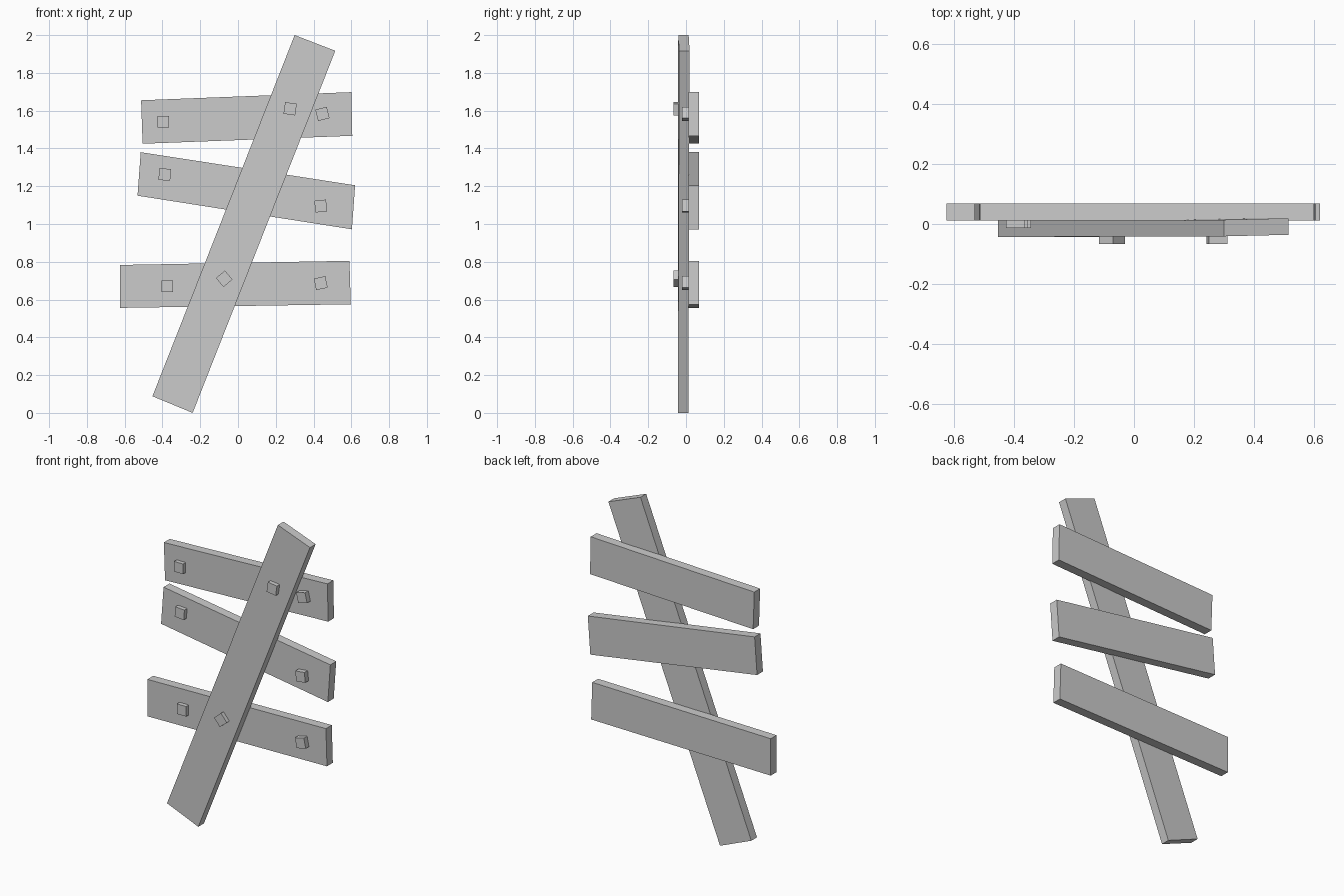
import bpy, bmesh
from math import sin, cos, radians

if "Cube" in bpy.data.objects:
    bpy.data.objects.remove(bpy.data.objects["Cube"])


def slab(name, front, depth):
    """Prism from front corners (x, y, z), extended backwards along +y."""
    bm = bmesh.new()
    a = [bm.verts.new(p) for p in front]
    b = [bm.verts.new((x, y + depth, z)) for x, y, z in front]
    bm.faces.new(a)
    bm.faces.new(b[::-1])
    n = len(a)
    for i in range(n):
        j = (i + 1) % n
        bm.faces.new((a[i], b[i], b[j], a[j]))
    bmesh.ops.recalc_face_normals(bm, faces=bm.faces)
    me = bpy.data.meshes.new(name)
    bm.to_mesh(me)
    bm.free()
    ob = bpy.data.objects.new(name, me)
    bpy.context.collection.objects.link(ob)
    return ob


def nail(name, x, z, y, angle, size=0.062):
    """Square nail head, turned counter-clockwise as seen from the front."""
    h, t = size / 2, radians(angle)
    pts = [(x + u * h * cos(t) - v * h * sin(t), y, z + u * h * sin(t) + v * h * cos(t))
           for u, v in ((-1, -1), (1, -1), (1, 1), (-1, 1))]
    slab(name, pts, 0.04)


# Three crooked cross planks at the back
planks = {
    "upper_plank": [(-0.513, 1.655), (0.60, 1.698), (0.605, 1.467), (-0.505, 1.425)],
    "middle_plank": [(-0.515, 1.38), (0.62, 1.205), (0.603, 0.972), (-0.532, 1.15)],
    "lower_plank": [(-0.625, 0.783), (0.59, 0.805), (0.597, 0.575), (-0.625, 0.556)],
}
for name, corners in planks.items():
    slab(name, [(x, 0.012, z) for x, z in corners], 0.057)

# Diagonal brace in front, very slightly twisted
slab("diagonal_brace", [(0.30, -0.041, 2.0), (0.515, -0.036, 1.917),
                        (-0.24, -0.043, 0.0), (-0.453, -0.043, 0.088)], 0.055)

# Nail heads on the planks and on the brace
nails = [
    (-0.395, 1.541, -0.014, 0), (0.447, 1.583, -0.020, 14),
    (-0.388, 1.262, -0.014, -4), (0.438, 1.095, -0.020, 6),
    (-0.375, 0.670, -0.014, 0), (0.438, 0.687, -0.020, 12),
    (0.276, 1.610, -0.066, -8), (-0.073, 0.710, -0.067, 40),
]
for i, (x, z, y, angle) in enumerate(nails, 1):
    nail(f"nail_{i}", x, z, y, angle)
